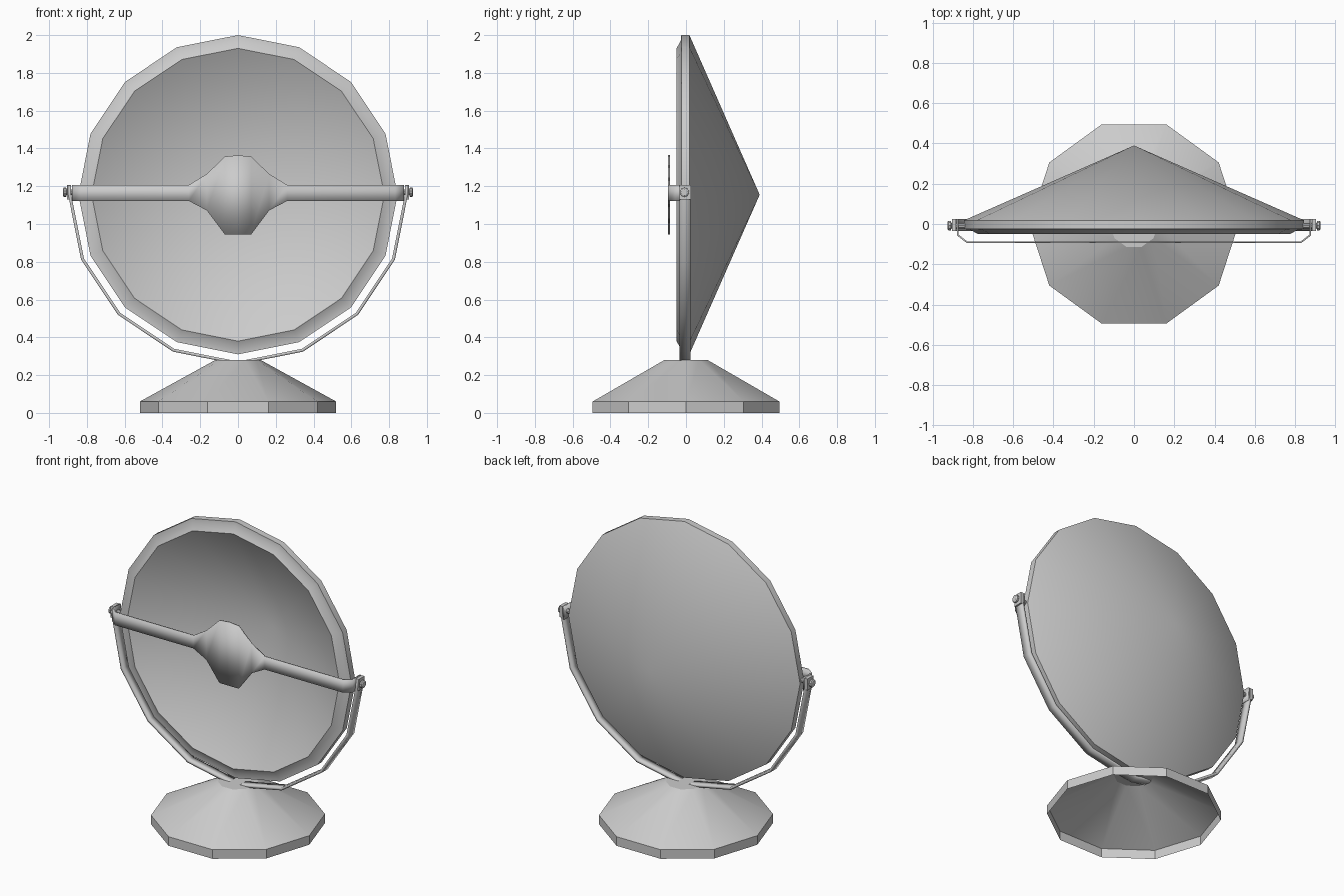
import bpy, bmesh, math
from mathutils import Vector, Matrix

if "Cube" in bpy.data.objects:
    bpy.data.objects.remove(bpy.data.objects["Cube"])

CZ = 1.155  # height of the mirror centre


def finish(name, bm, angle=30, fix=True):
    if fix:
        bmesh.ops.recalc_face_normals(bm, faces=bm.faces)
    me = bpy.data.meshes.new(name)
    bm.to_mesh(me)
    bm.free()
    ob = bpy.data.objects.new(name, me)
    bpy.context.collection.objects.link(ob)
    bpy.ops.object.select_all(action='DESELECT')
    ob.select_set(True)
    bpy.context.view_layer.objects.active = ob
    bpy.ops.object.shade_smooth_by_angle(angle=math.radians(angle))
    return ob


def lathe(name, profile, sides, matrix):
    """Revolve (radius, height) points around local z; radius 0 makes a pole."""
    bm = bmesh.new()
    rings = []
    for r, h in profile:
        n = 1 if r == 0 else sides
        rings.append([bm.verts.new((r * math.cos(2 * math.pi * i / sides),
                                    r * math.sin(2 * math.pi * i / sides), h))
                      for i in range(n)])
    for a, b in zip(rings, rings[1:]):
        for i in range(sides):
            j = (i + 1) % sides
            quad = [a[i % len(a)], a[j % len(a)], b[j % len(b)], b[i % len(b)]]
            bm.faces.new(list(dict.fromkeys(quad)))
    bm.transform(matrix)
    return finish(name, bm)


def strip(name, columns, thickness):
    """Thin sheet through columns, each a (lower point, upper point) pair."""
    bm = bmesh.new()
    rows = [(bm.verts.new(a), bm.verts.new(b)) for a, b in columns]
    for p, q in zip(rows, rows[1:]):
        bm.faces.new((p[0], q[0], q[1], p[1]))
    ob = finish(name, bm)
    mod = ob.modifiers.new("thickness", 'SOLIDIFY')
    mod.thickness = thickness
    mod.offset = 0
    mod.use_even_offset = True
    return ob


# hollow ten-sided foot
lathe("base", [(0.52, 0), (0.52, 0.06), (0.12, 0.28), (0, 0.28)], 10, Matrix())

# conical dish with bevelled rim and concave front, axis along y
to_back = Matrix.Translation((0, 0, CZ)) @ Matrix.Rotation(-math.pi / 2, 4, 'X')
lathe("dish", [(0, 0.39), (0.845, 0.018), (0.845, -0.025), (0.815, -0.028),
               (0.775, -0.05), (0, 0.37)], 16, to_back)

# front band with widened centre, wrapping back to the pivots
half = [(0.07, -0.09, 0.945, 1.357), (0.165, -0.09, 1.072, 1.265),
        (0.26, -0.09, 1.122, 1.207), (0.83, -0.09, 1.122, 1.207),
        (0.875, -0.055, 1.122, 1.207), (0.875, 0.025, 1.122, 1.207)]
cols = [(-x, y, a, b) for x, y, a, b in reversed(half)]
cols += [(0, -0.09, 0.945, 1.364)] + half
strip("front_band", [((x, y, a), (x, y, b)) for x, y, a, b in cols], 0.008)

# half-round yoke under the dish
path = [(-0.893, 1.205)]
for i in range(9):
    t = math.pi + i * math.pi / 8
    path.append((0.891 * math.cos(t), CZ + 0.891 * math.sin(t)))
path.append((0.893, 1.205))
strip("yoke", [((x, -0.035, z), (x, 0.025, z)) for x, z in path], 0.016)

# pivot axles with knobs
for side, label in ((-1, "left"), (1, "right")):
    m = (Matrix.Translation((0, -0.008, 1.168))
         @ Matrix.Rotation(side * math.pi / 2, 4, 'Y'))
    lathe(label + "_knob", [(0, 0.82), (0.014, 0.82), (0.014, 0.907), (0.025, 0.91),
                            (0.025, 0.922), (0.018, 0.927), (0, 0.927)], 10, m)
    bm = bmesh.new()
    bmesh.ops.create_cube(bm, size=1, matrix=Matrix.Translation(
        (side * 0.894, -0.004, 1.168)) @ Matrix.Diagonal((0.022, 0.06, 0.075, 1)))
    finish(label + "_pivot_block", bm)
